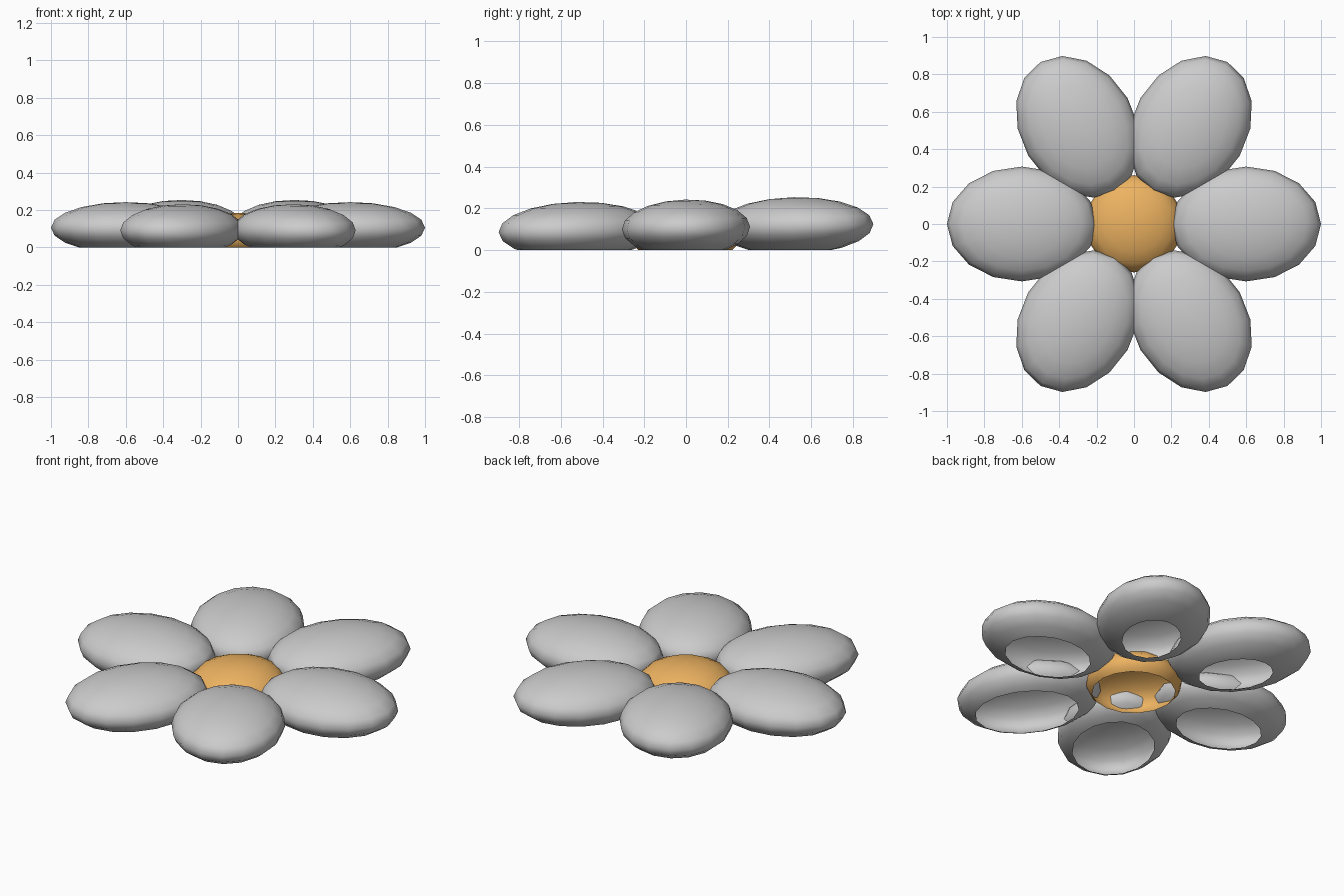
import bpy, bmesh, math
from mathutils import Matrix, Vector

if "Cube" in bpy.data.objects:
    bpy.data.objects.remove(bpy.data.objects["Cube"])

TILT = Matrix.Translation((0, 0, 0.105)) @ Matrix.Rotation(0.022, 4, 'X')


def cut_ellipsoid(name, matrix, segments, rings):
    # Squashed sphere, sliced open at ground level
    bm = bmesh.new()
    bmesh.ops.create_uvsphere(bm, u_segments=segments, v_segments=rings, radius=1, matrix=matrix)
    bmesh.ops.bisect_plane(bm, geom=bm.verts[:] + bm.edges[:] + bm.faces[:],
                           plane_co=(0, 0, 0), plane_no=(0, 0, 1), clear_inner=True)
    for f in bm.faces:
        f.smooth = True
    mesh = bpy.data.meshes.new(name)
    bm.to_mesh(mesh)
    bm.free()
    obj = bpy.data.objects.new(name, mesh)
    bpy.context.collection.objects.link(obj)
    return obj


# Six petals around the middle
for i in range(6):
    m = (TILT @ Matrix.Rotation(math.radians(60 * i), 4, 'Z')
         @ Matrix.Translation((0.6, 0, 0)) @ Matrix.Diagonal((0.4, 0.307, 0.137, 1)))
    cut_ellipsoid(f"petal_{i + 1}", m, 16, 10)

# Orange flower centre
centre = cut_ellipsoid("flower_centre", TILT @ Matrix.Translation((0, 0, -0.045))
                       @ Matrix.Diagonal((0.26, 0.26, 0.125, 1)), 16, 10)
orange = bpy.data.materials.new("orange")
orange.diffuse_color = (0.85, 0.45, 0.12, 1)
orange.use_nodes = True
orange.node_tree.nodes["Principled BSDF"].inputs["Base Color"].default_value = orange.diffuse_color
centre.data.materials.append(orange)
